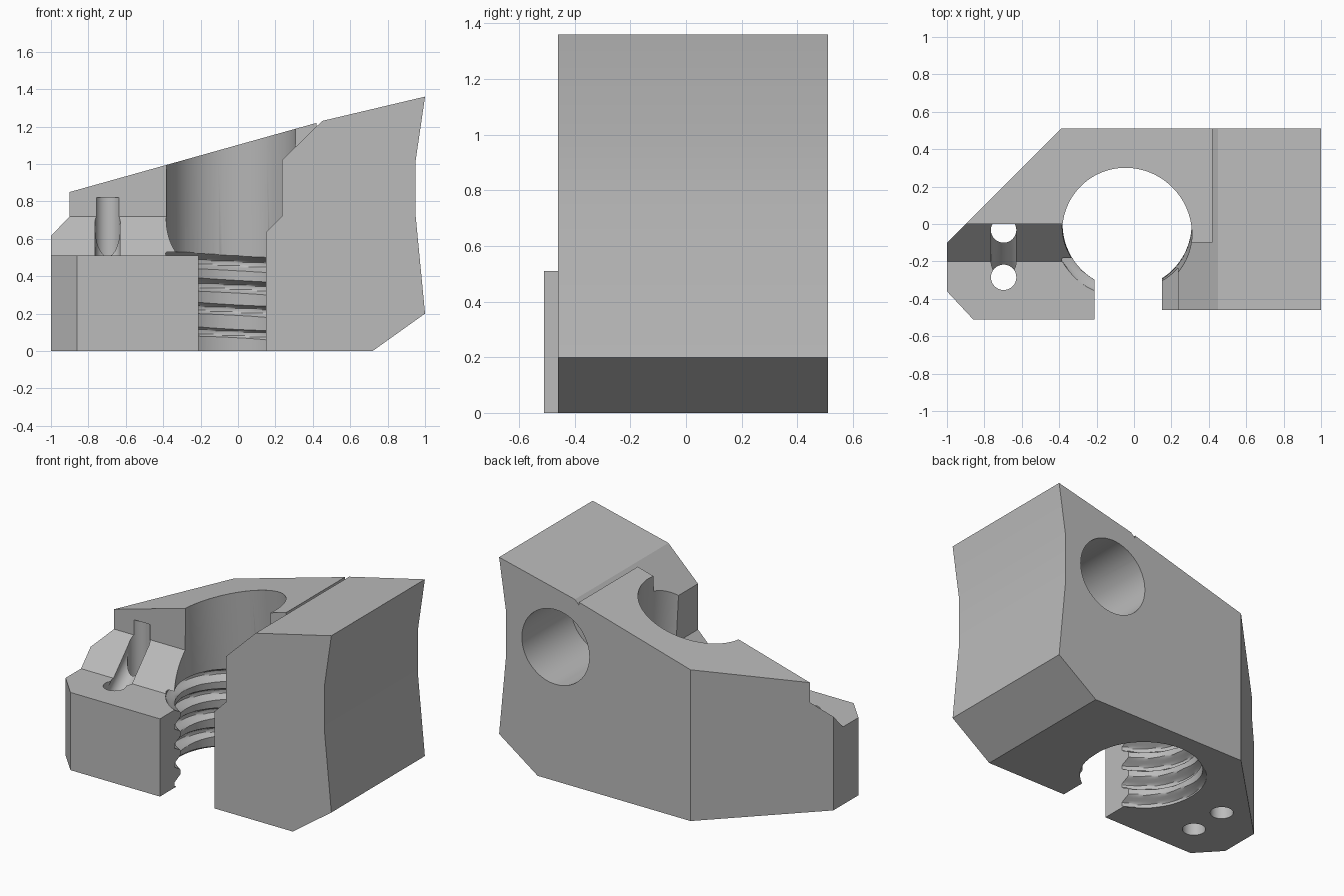
import bpy, bmesh, math
from mathutils import Matrix, Vector

cube = bpy.data.objects.get("Cube")
if cube:
    bpy.data.objects.remove(cube, do_unlink=True)

grey = bpy.data.materials.new("plain_grey")
grey.use_nodes = True
grey.diffuse_color = (0.5, 0.5, 0.5, 1)
grey.node_tree.nodes["Principled BSDF"].inputs["Base Color"].default_value = (0.5, 0.5, 0.5, 1)


def finish(bm, name):
    bmesh.ops.recalc_face_normals(bm, faces=bm.faces)
    mesh = bpy.data.meshes.new(name)
    bm.to_mesh(mesh)
    bm.free()
    mesh.materials.append(grey)
    obj = bpy.data.objects.new(name, mesh)
    bpy.context.collection.objects.link(obj)
    return obj


def prism(name, points, start, end):
    """Join two copies of a profile; start and end map a point to 3D."""
    bm = bmesh.new()
    a = [bm.verts.new(start(*p)) for p in points]
    b = [bm.verts.new(end(*p)) for p in points]
    bm.faces.new(a)
    bm.faces.new(b)
    for i in range(len(points)):
        j = (i + 1) % len(points)
        bm.faces.new((a[i], a[j], b[j], b[i]))
    return finish(bm, name)


def rod(name, p, q, radius, sides=64):
    """Cylinder between two points."""
    p, q = Vector(p), Vector(q)
    turn = (q - p).to_track_quat('Z', 'Y').to_matrix().to_4x4()
    bm = bmesh.new()
    bmesh.ops.create_cone(bm, cap_ends=True, segments=sides, radius1=radius,
                          radius2=radius, depth=(q - p).length,
                          matrix=Matrix.Translation((p + q) / 2) @ turn)
    return finish(bm, name)


def thread_cutter(name, x, crest, root, pitch, bottom, top, sides=72, rows=70):
    """Cylinder whose radius follows a helical trapezoid wave."""
    bm = bmesh.new()
    rings = []
    for k in range(rows + 1):
        z = bottom + (top - bottom) * k / rows
        ring = []
        for s in range(sides):
            phase = (z / pitch - s / sides) % 1
            wave = min(1, max(0, 1.4 - 4 * abs(phase - 0.5)))
            r = crest + (root - crest) * wave
            a = math.tau * s / sides
            ring.append(bm.verts.new((x + r * math.cos(a), r * math.sin(a), z)))
        rings.append(ring)
    for lo, hi in zip(rings, rings[1:]):
        for s in range(sides):
            t = (s + 1) % sides
            bm.faces.new((lo[s], lo[t], hi[t], hi[s]))
    bm.faces.new(rings[0])
    bm.faces.new(rings[-1])
    return finish(bm, name)


def combine(target, other, operation):
    mod = target.modifiers.new(other.name, 'BOOLEAN')
    mod.operation = operation
    mod.solver = 'EXACT'
    mod.object = other
    bpy.context.view_layer.objects.active = target
    bpy.ops.object.modifier_apply(modifier=mod.name)
    bpy.data.objects.remove(other, do_unlink=True)


# Left body: footprint with a sloping top
footprint = [(0.42, 0.51), (-0.39, 0.51), (-0.9, 0), (-1, -0.1), (-1, -0.36),
             (-0.86, -0.51), (-0.21, -0.51), (-0.21, -0.1), (0.42, -0.1)]
body = prism("clamp_body", footprint, lambda x, y: (x, y, 0),
             lambda x, y: (x, y, 0.85 + 0.28 * (x + 0.9)))

# Front shelf with its slanted step
step = [(0, 1.5), (0, 0.72), (-0.2, 0.51), (-0.7, 0.51), (-0.7, 1.5)]
combine(body, prism("shelf_cutter", step, lambda y, z: (-1.3, y, z),
                    lambda y, z: (-0.06, y, z)), 'DIFFERENCE')

# Right block: side profile run from front to back
profile = [(0.15, 0), (0.72, 0), (1, 0.2), (0.95, 0.72), (0.95, 1.02), (1, 1.36),
           (0.45, 1.23), (0.235, 1.02), (0.235, 0.72), (0.15, 0.635)]
combine(body, prism("grip_block", profile, lambda x, z: (x, -0.46, z),
                    lambda x, z: (x, 0.51, z)), 'UNION')

# Threaded bore, and the tilted clearance bore that crosses it
bore_x = -0.037
combine(body, thread_cutter("thread_cutter", bore_x, 0.345, 0.4, 0.125, -0.03, 0.53), 'DIFFERENCE')
combine(body, rod("bore_cutter", (bore_x, 0.055, -0.15), (bore_x, -0.09, 1.6), 0.347, 96), 'DIFFERENCE')

# Blind spring hole in the back
combine(body, rod("back_hole_cutter", (0.59, 0, 0.88), (0.59, 0.7, 0.88), 0.245), 'DIFFERENCE')

# Two pin holes joined by a slanted channel
pin_x, pin_r = -0.697, 0.068
combine(body, rod("rear_pin_cutter", (pin_x, -0.032, -0.1), (pin_x, -0.032, 0.82), pin_r, 32), 'DIFFERENCE')
combine(body, rod("front_pin_cutter", (pin_x, -0.285, -0.1), (pin_x, -0.285, 0.7), pin_r, 32), 'DIFFERENCE')
combine(body, rod("channel_cutter", (pin_x, -0.032, 0.67), (pin_x, -0.27, 0.43), pin_r, 32), 'DIFFERENCE')

bpy.ops.object.select_all(action='DESELECT')
body.select_set(True)
bpy.context.view_layer.objects.active = body
bpy.ops.object.shade_smooth_by_angle(angle=math.radians(25))
